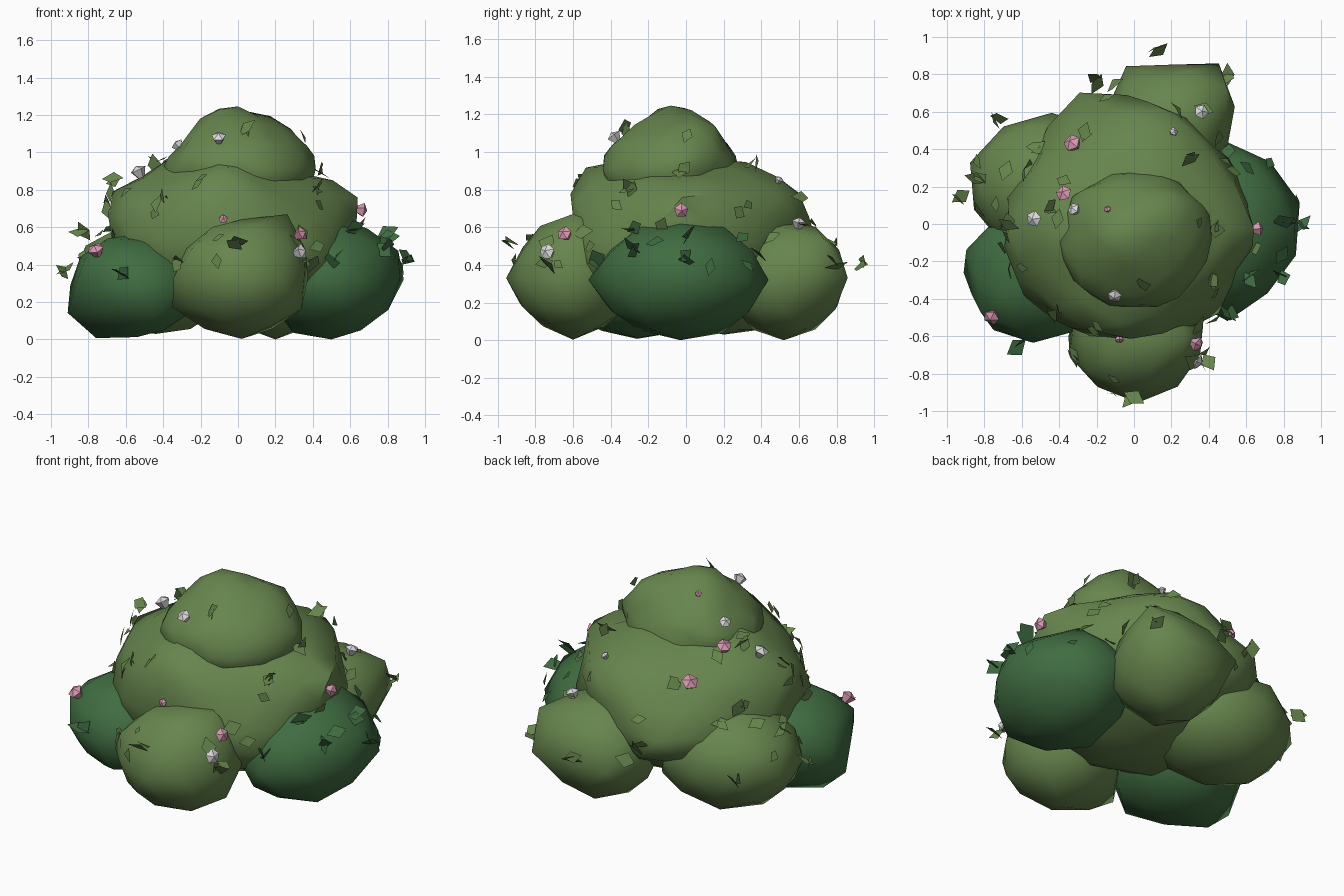
import bpy, bmesh, math, random
from mathutils import Vector, Matrix
from mathutils.bvhtree import BVHTree

random.seed(4)
cube = bpy.data.objects.get("Cube")
if cube:
    bpy.data.objects.remove(cube, do_unlink=True)


def material(name, rgb):
    mat = bpy.data.materials.new(name)
    mat.use_nodes = True
    mat.diffuse_color = (*rgb, 1)
    bsdf = next(n for n in mat.node_tree.nodes if n.type == 'BSDF_PRINCIPLED')
    bsdf.inputs["Base Color"].default_value = (*rgb, 1)
    bsdf.inputs["Roughness"].default_value = 0.9
    return mat


LEAF = material("leaf green", (0.135, 0.235, 0.075))
DEEP = material("deep green", (0.05, 0.15, 0.052))
PINK = material("blossom pink", (0.68, 0.31, 0.43))
WHITE = material("blossom white", (0.7, 0.7, 0.7))


def finish(name, bm, mat, smooth=False):
    mesh = bpy.data.meshes.new(name)
    bm.to_mesh(mesh)
    bm.free()
    obj = bpy.data.objects.new(name, mesh)
    bpy.context.collection.objects.link(obj)
    mesh.materials.append(mat)
    if smooth:
        bpy.ops.object.select_all(action='DESELECT')
        obj.select_set(True)
        bpy.context.view_layer.objects.active = obj
        bpy.ops.object.shade_smooth_by_angle(angle=math.radians(50))


# Foliage clumps: ellipsoids drawn out towards a few bulge points
clumps = []


def clump(name, mat, centre, radii, bulges, detail=2):
    c, r = Vector(centre), Vector(radii)
    targets = [Vector((p[i] - c[i]) / r[i] for i in range(3)) for p in bulges]
    bm = bmesh.new()
    bmesh.ops.create_icosphere(bm, subdivisions=detail, radius=1)
    for v in bm.verts:
        d = v.co.normalized()
        size = random.uniform(0.96, 1.05)
        for t in targets:
            near = math.exp(-(d - t.normalized()).length_squared / 0.13)
            size += (t.length - 1) * near
        v.co = c + Vector(d[i] * r[i] * size for i in range(3))
        v.co.z = max(v.co.z, 0)
    bmesh.ops.recalc_face_normals(bm, faces=bm.faces)
    clumps.append((BVHTree.FromBMesh(bm), mat))
    finish(name, bm, mat, True)


clump("core_clump", LEAF, (-0.04, -0.02, 0.53), (0.64, 0.6, 0.43),
      [(0.62, 0, 0.78), (-0.63, 0, 0.77), (0.2, 0.61, 0.74), (0, -0.58, 0.75),
       (-0.44, 0, 0.93), (-0.24, 0.73, 0.48), (0.46, -0.45, 0.38),
       (0.1, 0.38, 0.92), (-0.1, -0.46, 0.92)], 3)
clump("top_clump", LEAF, (0, -0.08, 0.91), (0.39, 0.37, 0.26),
      [(-0.07, -0.05, 1.25), (0.22, 0.1, 1.16), (0.42, 0, 0.95),
       (-0.3, -0.1, 1.04), (0, -0.38, 1.03), (0.05, 0.24, 1.02)], 3)
clump("front_clump", LEAF, (0.02, -0.6, 0.33), (0.36, 0.33, 0.31),
      [(0, -0.6, 0.01), (-0.35, -0.6, 0.2), (0.29, -0.6, 0.65), (-0.08, -0.95, 0.38)])
clump("back_left_clump", LEAF, (0.2, 0.52, 0.33), (0.33, 0.32, 0.31),
      [(-0.12, 0.82, 0.3), (0.48, 0.85, 0.38), (0.15, 0.6, 0.01), (0.46, 0.7, 0.56)])
clump("back_right_clump", LEAF, (-0.44, 0.2, 0.33), (0.42, 0.38, 0.31),
      [(-0.87, 0.33, 0.3), (-0.7, 0.51, 0.4), (-0.86, 0.05, 0.4), (-0.38, 0.6, 0.4)])
clump("left_clump", DEEP, (0.5, -0.03, 0.32), (0.37, 0.43, 0.32),
      [(0.6, -0.05, 0.65), (0.48, -0.52, 0.3), (0.55, 0.44, 0.3), (0.89, 0.08, 0.4)])
clump("right_clump", DEEP, (-0.54, -0.26, 0.29), (0.35, 0.37, 0.28),
      [(-0.91, -0.2, 0.17), (-0.79, -0.4, 0.51), (-0.74, -0.3, 0.01), (-0.46, -0.65, 0.2)])

HEART = Vector((0, 0, 0.35))


def outer_surface(point):
    """Outermost foliage point, normal and colour in the direction of a point."""
    out = (Vector(point) - HEART).normalized()
    hits = []
    for tree, mat in clumps:
        loc, normal, _, dist = tree.ray_cast(HEART + out * 3, -out)
        if loc:
            hits.append((dist, loc, normal, mat))
    return min(hits, key=lambda h: h[0])[1:]


# Loose leaves: diamonds, slightly bent, turned either way
leaves = {LEAF: bmesh.new(), DEEP: bmesh.new()}


def add_leaf(mat, pos, along, side, length, bend):
    tip = along * length / 2
    w = side * length * random.uniform(0.28, 0.38)
    corners = [pos - tip, pos + w + bend, pos + tip, pos - w + bend]
    if random.random() < 0.5:
        corners.reverse()
    bm = leaves[mat]
    bm.faces.new([bm.verts.new(p) for p in corners])


def random_dir():
    return Vector(random.gauss(0, 1) for _ in range(3)).normalized()


# Protruding sprigs
for spot in [(0.13, 0.93, 0.39), (-0.72, 0.57, 0.35), (-0.94, 0.13, 0.36),
             (-0.85, 0.24, 0.58), (-0.2, 0.75, 0.5), (0.8, 0.02, 0.57),
             (0.9, 0, 0.45), (0.78, -0.28, 0.48), (0.5, -0.47, 0.42),
             (0.4, -0.74, 0.4), (0, -0.93, 0.52), (-0.33, -0.72, 0.4),
             (-0.63, -0.66, 0.35), (0.05, -0.32, 1.13), (-0.67, 0, 0.86),
             (-0.45, 0.1, 0.95), (0.42, -0.3, 0.82), (0.3, 0.37, 0.94),
             (0.5, 0.8, 0.4), (-0.4, -0.45, 0.75), (0.62, -0.3, 0.58)]:
    spot = Vector(spot)
    mat = outer_surface(spot)[2]
    for k in range(2):
        along = ((spot - HEART).normalized() + random_dir() * 0.9).normalized()
        side = along.cross(random_dir()).normalized()
        length = random.uniform(0.1, 0.14)
        bend = along.cross(side) * length * 0.08
        add_leaf(mat, spot + random_dir() * 0.03 * k, along, side, length, bend)

# Leaves lying against the foliage
for _ in range(46):
    d = random_dir()
    d.z = abs(d.z) * 0.8
    loc, normal, mat = outer_surface(HEART + d)
    along = (normal.cross(random_dir()).normalized() + normal * 0.3).normalized()
    side = normal.cross(along).normalized()
    add_leaf(mat, loc + normal * 0.025, along, side, random.uniform(0.08, 0.13),
             normal * random.uniform(0, 0.02))
finish("leaves", leaves[LEAF], LEAF)
finish("deep_leaves", leaves[DEEP], DEEP)


# Blossoms: five-sided buds with a pointed cap
def blossoms(name, mat, spots):
    bm = bmesh.new()
    for x, y, z, size in spots:
        loc, normal, _ = outer_surface((x, y, z))
        turn = normal.to_track_quat('Z', 'Y').to_matrix().to_4x4()
        place = Matrix.Translation(loc) @ turn
        cup = place @ Matrix.Translation((0, 0, size * 0.4))
        bmesh.ops.create_cone(bm, segments=5, radius1=size * 0.35, radius2=size,
                              depth=size * 1.2, matrix=cup)
        cap = place @ Matrix.Translation((0, 0, size * 1.25))
        bmesh.ops.create_cone(bm, segments=5, radius1=size, radius2=0,
                              depth=size * 0.5, matrix=cap)
    finish(name, bm, mat)


blossoms("pink_blossoms", PINK, [
    (-0.74, -0.47, 0.45, 0.045), (0.64, -0.03, 0.7, 0.04), (-0.41, 0.17, 0.98, 0.045),
    (-0.35, 0.47, 0.83, 0.05), (-0.14, 0.07, 1.17, 0.02), (0.31, -0.63, 0.55, 0.042),
    (-0.08, -0.61, 0.64, 0.025)])
blossoms("white_blossoms", WHITE, [
    (-0.1, -0.36, 1.05, 0.04), (0.31, -0.73, 0.46, 0.045), (-0.32, 0.07, 1.05, 0.036),
    (-0.52, 0.03, 0.87, 0.045), (0.36, 0.61, 0.6, 0.04), (0.2, 0.48, 0.83, 0.025)])
